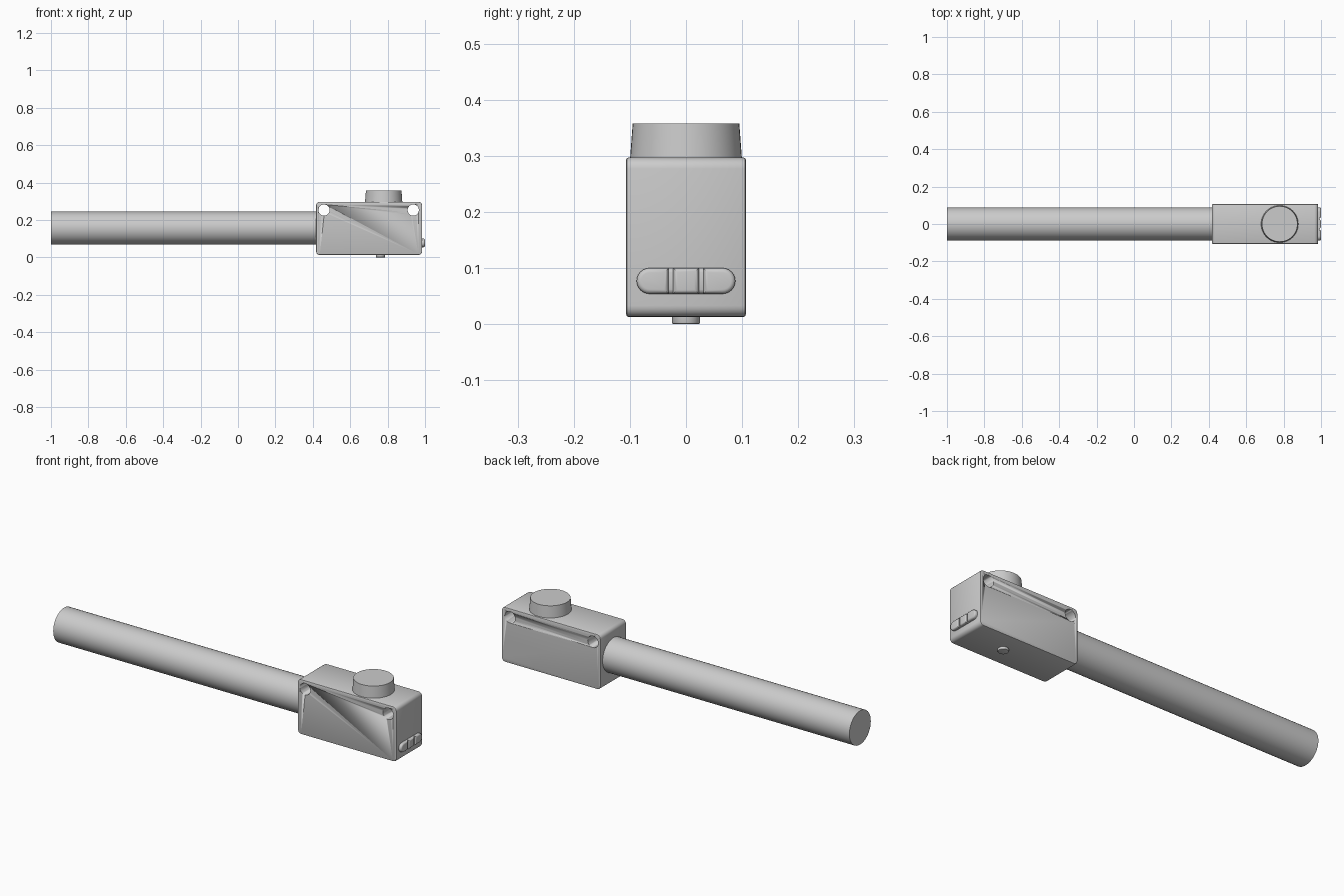
import bpy, bmesh, math
from mathutils import Matrix, Vector

old = bpy.data.objects.get("Cube")
if old:
    bpy.data.objects.remove(old, do_unlink=True)

grey = bpy.data.materials.new("light_grey")
grey.use_nodes = True
grey.diffuse_color = (0.6, 0.6, 0.6, 1)
grey.node_tree.nodes["Principled BSDF"].inputs["Base Color"].default_value = (0.6, 0.6, 0.6, 1)


def finish(name, bm, angle=35):
    bmesh.ops.recalc_face_normals(bm, faces=bm.faces)
    mesh = bpy.data.meshes.new(name)
    bm.to_mesh(mesh)
    bm.free()
    mesh.materials.append(grey)
    ob = bpy.data.objects.new(name, mesh)
    bpy.context.scene.collection.objects.link(ob)
    bpy.ops.object.select_all(action='DESELECT')
    ob.select_set(True)
    bpy.context.view_layer.objects.active = ob
    bpy.ops.object.shade_smooth_by_angle(angle=math.radians(angle))
    return ob


def cylinder(name, start, end, r1, r2, sides, bevel=0):
    start, end = Vector(start), Vector(end)
    axis = end - start
    bm = bmesh.new()
    turn = axis.to_track_quat('Z', 'Y').to_matrix().to_4x4()
    bmesh.ops.create_cone(bm, cap_ends=True, segments=sides, radius1=r1, radius2=r2,
                          depth=axis.length, matrix=Matrix.Translation((start + end) / 2) @ turn)
    if bevel:
        rim = [e for e in bm.edges if all((v.co - end).dot(axis) > -1e-6 for v in e.verts)]
        bmesh.ops.bevel(bm, geom=rim, offset=bevel, segments=2, profile=0.5, affect='EDGES')
    return finish(name, bm)


def prism(name, outline, start, depth, bevel, segments):
    """Extrude an outline of 3D points along a vector, rounding the far rim."""
    bm = bmesh.new()
    base = bm.faces.new([bm.verts.new(p) for p in outline])
    far = bmesh.ops.extrude_face_region(bm, geom=[base], use_keep_orig=True)["geom"]
    verts = [g for g in far if isinstance(g, bmesh.types.BMVert)]
    bmesh.ops.translate(bm, verts=verts, vec=depth)
    bmesh.ops.translate(bm, verts=bm.verts, vec=start)
    rim = [e for e in bm.edges if all(v in verts for v in e.verts)]
    bmesh.ops.bevel(bm, geom=rim, offset=bevel, segments=segments, profile=0.5, affect='EDGES')
    return finish(name, bm)


# Housing with rounded corners
bm = bmesh.new()
bmesh.ops.create_cube(bm, size=1, matrix=Matrix.Translation((0.701, 0, 0.155))
                      @ Matrix.Diagonal((0.567, 0.213, 0.284, 1)))
corners = [e for e in bm.edges if abs(e.verts[0].co.y - e.verts[1].co.y) > 0.1]
bmesh.ops.bevel(bm, geom=corners, offset=0.02, segments=5, profile=0.5, affect='EDGES')
rims = [e for e in bm.edges if abs(e.verts[0].co.y - e.verts[1].co.y) < 0.1]
bmesh.ops.bevel(bm, geom=rims, offset=0.004, segments=2, profile=0.5, affect='EDGES')
housing = finish("housing", bm)

# Through holes for mounting
for x in (0.46, 0.937):
    cutter = cylinder("hole_cutter", (x, -0.2, 0.253), (x, 0.2, 0.253), 0.03, 0.03, 32)
    cutter.hide_render = True
    cut = housing.modifiers.new("hole", 'BOOLEAN')
    cut.object = cutter
    cut.solver = 'EXACT'
    bpy.context.view_layer.objects.active = housing
    bpy.ops.object.modifier_apply(modifier=cut.name)
    bpy.data.objects.remove(cutter, do_unlink=True)

# Long handle, top knob and bottom plug
cylinder("handle", (-1, 0, 0.157), (0.43, 0, 0.157), 0.088, 0.088, 40)
cylinder("knob", (0.779, 0, 0.29), (0.779, 0, 0.358), 0.1, 0.095, 48)
cylinder("bottom_plug", (0.762, 0, 0.02), (0.762, 0, 0), 0.025, 0.025, 32, 0.003)

# End switch: a middle block and two rounded ends over a lower core
half, reach = 0.023, 0.065
arc = [math.radians(-90 + 15 * i) for i in range(13)]
tip = [(0, reach + half * math.cos(a), half * math.sin(a)) for a in arc]
inner = 0.031
base = (0.975, 0, 0.077)
prism("switch_core", tip + [(0, -y, -z) for _, y, z in tip], base, (0.018, 0, 0), 0.008, 3)
for side, name in ((1, "left"), (-1, "right")):
    outline = [(0, side * y, z) for _, y, z in tip + [(0, inner, half), (0, inner, -half)]]
    prism("switch_end_" + name, outline, base, (0.025, 0, 0), 0.008, 4)
mid = [(0, y * half, z * half) for y, z in ((-1, -1), (1, -1), (1, 1), (-1, 1))]
prism("switch_middle", mid, base, (0.025, 0, 0), 0.008, 4)
